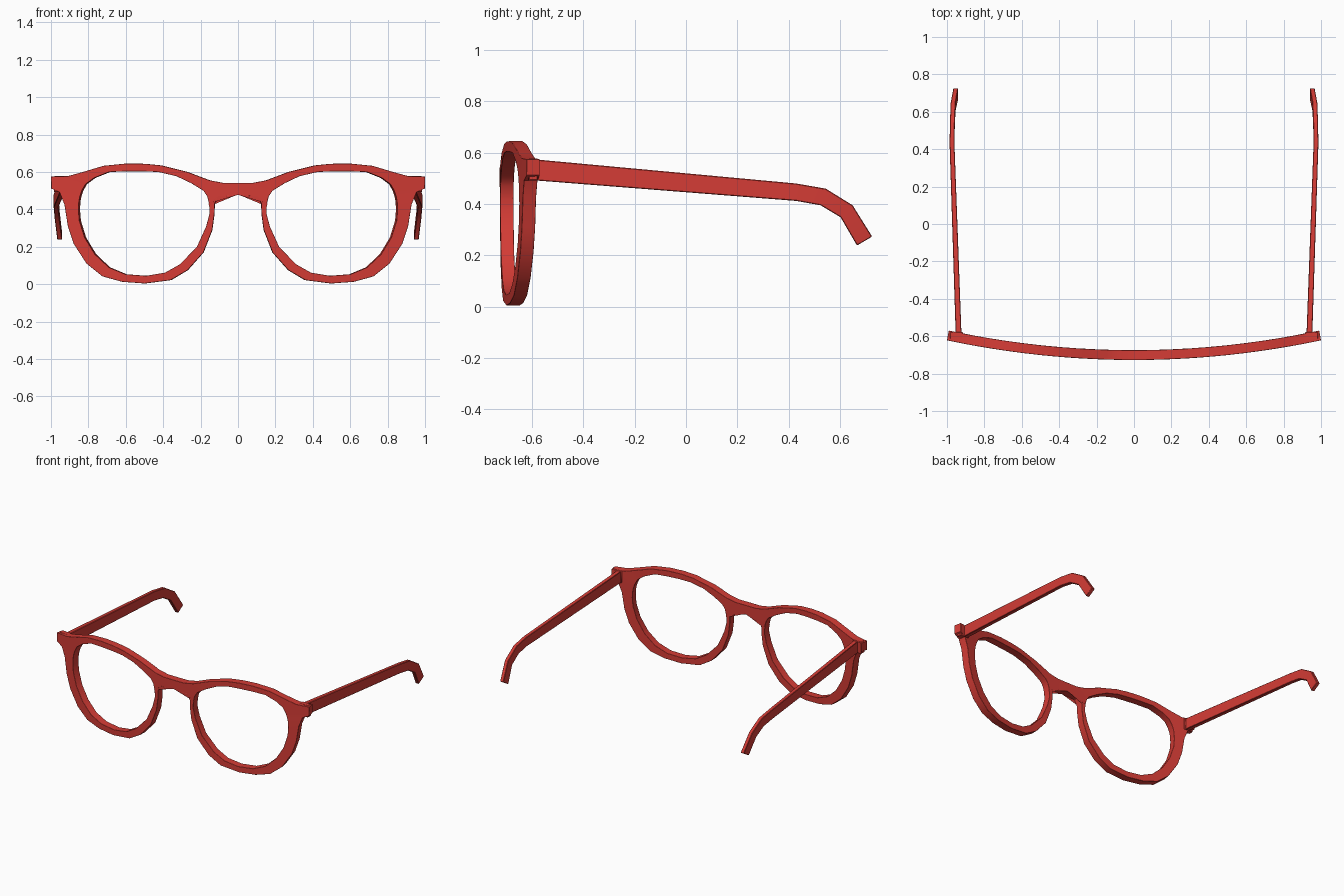
import bpy, bmesh, math

if "Cube" in bpy.data.objects:
    bpy.data.objects.remove(bpy.data.objects["Cube"])

red = bpy.data.materials.new("red plastic")
red.diffuse_color = (0.66, 0.045, 0.036, 1)
red.use_nodes = True
red.node_tree.nodes["Principled BSDF"].inputs["Base Color"].default_value = red.diffuse_color


def make_object(name, verts, faces, bevel, segments):
    """Half of the glasses, mirrored across x = 0 and rounded on its edges."""
    mesh = bpy.data.meshes.new(name)
    bm = bmesh.new()
    vs = [bm.verts.new(v) for v in verts]
    for f in faces:
        bm.faces.new([vs[i] for i in f])
    bmesh.ops.recalc_face_normals(bm, faces=bm.faces)
    bm.to_mesh(mesh)
    bm.free()
    mesh.materials.append(red)
    obj = bpy.data.objects.new(name, mesh)
    bpy.context.collection.objects.link(obj)
    mirror = obj.modifiers.new("mirror", 'MIRROR')
    mirror.use_clip = True
    mirror.merge_threshold = 0.001
    if bevel:
        b = obj.modifiers.new("rounding", 'BEVEL')
        b.width = bevel
        b.segments = segments
        b.limit_method = 'ANGLE'
        b.angle_limit = math.radians(50)
    bpy.ops.object.select_all(action='DESELECT')
    bpy.context.view_layer.objects.active = obj
    obj.select_set(True)
    bpy.ops.object.shade_smooth_by_angle(angle=math.radians(35))
    return obj


# Rim: lens opening point (x, z) paired with outer edge point (x, z)
rim = [
    (.155, .43, 0, .477), (.165, .47, 0, .542), (.185, .50, .08, .542),
    (.25, .54, .15, .555), (.33, .578, .27, .60), (.425, .60, .41, .635),
    (.51, .604, .50, .644), (.60, .604, .60, .645), (.69, .60, .72, .633),
    (.77, .568, .83, .60), (.815, .535, .91, .578), (.835, .50, 1.0, .575),
    (.845, .47, 1.0, .512), (.85, .445, .955, .492), (.853, .40, .928, .425),
    (.848, .34, .91, .31), (.82, .25, .878, .215), (.765, .16, .81, .11),
    (.69, .09, .725, .042), (.60, .053, .62, .013), (.49, .045, .50, .004),
    (.39, .062, .36, .022), (.31, .107, .27, .075), (.22, .20, .185, .17),
    (.17, .31, .138, .29), (.152, .38, .126, .38), (.153, .405, .125, .43),
    (.154, .42, .105, .472),
]
DEPTH = 0.052


def bend(x, z, back):
    """Lay a point of the front on the wrap-around curve."""
    y = -0.727 + 0.105 * x * x
    return (x * (1 - 0.01 * back), y + DEPTH * back, z)


verts, faces = [], []
for ix, iz, ox, oz in rim:
    verts += [bend(ix, iz, 0), bend(ox, oz, 0), bend(ox, oz, 1), bend(ix, iz, 1)]
n = len(rim)
for i in range(n):
    a, b = 4 * i, 4 * ((i + 1) % n)
    for k in range(4):
        if i == 0 and k == 1:
            continue  # open on the centre line, where the bridge halves join
        m = (k + 1) % 4
        faces.append((a + k, a + m, b + m, b + k))
make_object("front_frame", verts, faces, 0.013, 2)

# Temples: inner x, outer x, top (y, z), bottom (y, z) at each station
temple = [
    (.922, .953, -.60, .575, -.60, .493),
    (.960, .986, .43, .48, .43, .412),
    (.958, .984, .545, .46, .525, .395),
    (.954, .980, .65, .395, .603, .348),
    (.940, .966, .726, .273, .667, .238),
]
verts, faces = [], []
for xi, xo, ty, tz, by, bz in temple:
    verts += [(xi, ty, tz), (xo, ty, tz), (xo, by, bz), (xi, by, bz)]
for i in range(len(temple) - 1):
    for k in range(4):
        m = (k + 1) % 4
        faces.append((4 * i + k, 4 * i + m, 4 * i + 4 + m, 4 * i + 4 + k))
last = 4 * (len(temple) - 1)
faces += [(0, 1, 2, 3), (last, last + 1, last + 2, last + 3)]
make_object("temple_arms", verts, faces, 0.003, 1)

# Hinge blocks behind the outer corners of the front
x0, x1, y0, y1, z0, z1 = .915, .985, -.615, -.577, .492, .578
verts = [(x, y, z) for x in (x0, x1) for y in (y0, y1) for z in (z0, z1)]
faces = [(0, 1, 3, 2), (4, 5, 7, 6), (0, 1, 5, 4), (2, 3, 7, 6), (0, 2, 6, 4), (1, 3, 7, 5)]
make_object("hinge_blocks", verts, faces, 0.004, 1)
